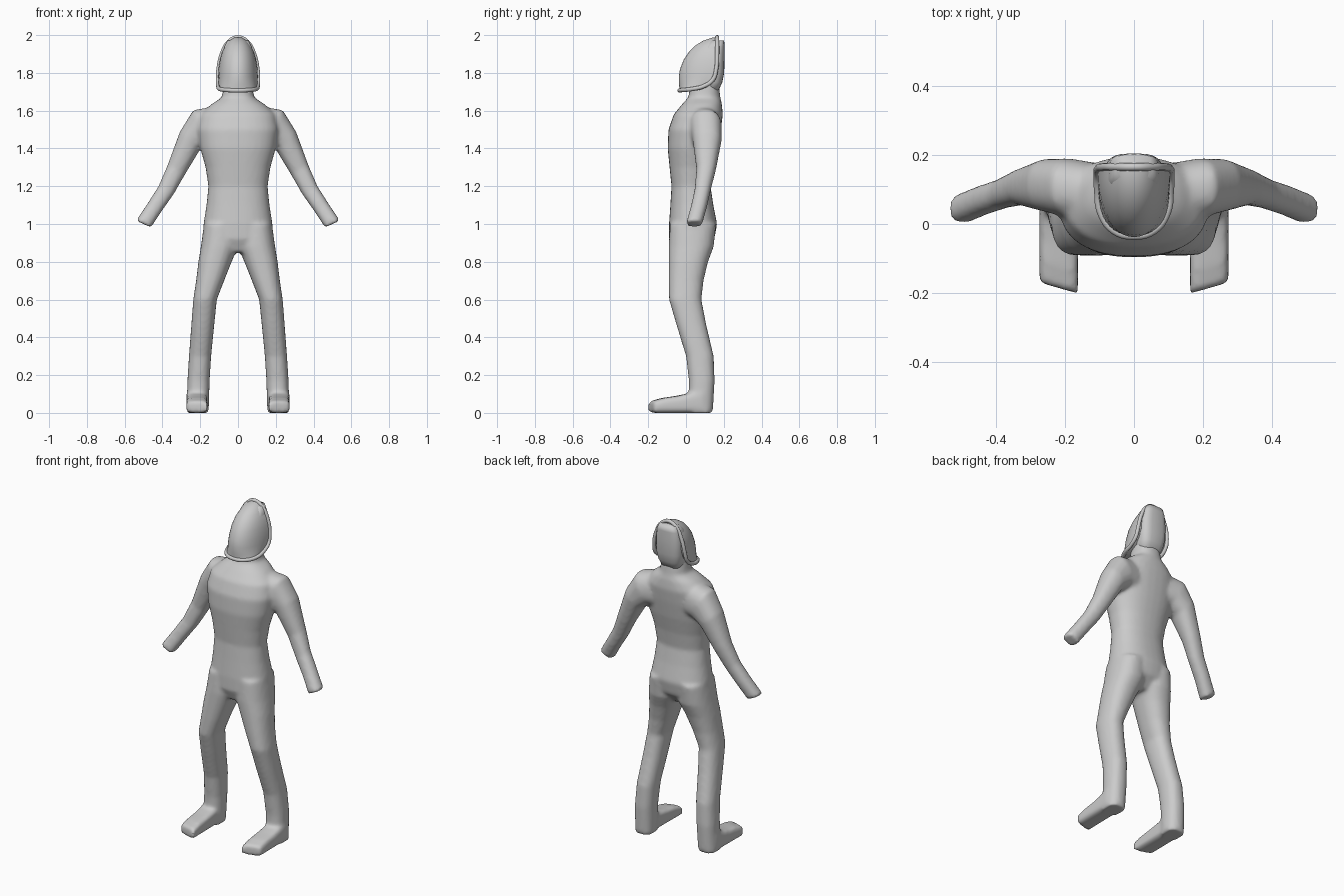
import bpy, bmesh, math
from mathutils import Vector

if "Cube" in bpy.data.objects:
    bpy.data.objects.remove(bpy.data.objects["Cube"])

def loft(bm, sections, n=24):
    """Skin closed super-ellipse rings: (centre, U half axis, V half axis, exponent)."""
    rings = []
    for c, u, v, e in sections:
        ring = []
        for i in range(n):
            a = 2 * math.pi * i / n
            ca, sa = math.cos(a), math.sin(a)
            p = Vector(c) + Vector(u) * math.copysign(abs(ca) ** (2 / e), ca) \
                + Vector(v) * math.copysign(abs(sa) ** (2 / e), sa)
            ring.append(bm.verts.new(p))
        rings.append(ring)
    skin(bm, rings)

def skin(bm, rings):
    n = len(rings[0])
    for a, b in zip(rings, rings[1:]):
        for i in range(n):
            bm.faces.new((a[i], a[(i + 1) % n], b[(i + 1) % n], b[i]))
    bm.faces.new(rings[0])
    bm.faces.new(rings[-1])

def flat(z, x0, x1, y0, y1, e=2.3):
    """Horizontal section from its bounds."""
    return ((x0 + x1) / 2, (y0 + y1) / 2, z), ((x1 - x0) / 2, 0, 0), (0, (y1 - y0) / 2, 0), e

def finish(bm, name):
    bmesh.ops.recalc_face_normals(bm, faces=bm.faces)
    me = bpy.data.meshes.new(name)
    bm.to_mesh(me)
    bm.free()
    for p in me.polygons:
        p.use_smooth = True
    ob = bpy.data.objects.new(name, me)
    bpy.context.collection.objects.link(ob)
    return ob

# Torso and neck: z, half width, front y, back y
torso = [(.85, .10, -.06, .09), (.92, .185, -.09, .15), (1.0, .183, -.09, .165),
         (1.1, .167, -.083, .145), (1.2, .157, -.077, .13), (1.3, .172, -.087, .145),
         (1.4, .20, -.097, .168), (1.5, .215, -.093, .185), (1.58, .20, -.065, .195),
         (1.635, .14, -.02, .19), (1.67, .085, .012, .182), (1.78, .07, .03, .17)]
# Leg: z, inner x, outer x, front y, back y
leg = [(1.0, 0, .18, -.085, .16), (.88, 0, .197, -.092, .147), (.8, .033, .21, -.092, .117),
       (.7, .073, .222, -.092, .093), (.6, .112, .237, -.09, .082), (.47, .125, .247, -.052, .107),
       (.3, .142, .26, 0, .147), (.17, .15, .268, .015, .152), (0, .155, .272, .015, .142)]
# Foot: y, top z
foot = [(.09, .13), (.02, .105), (-.05, .09), (-.12, .08), (-.185, .062)]
# Arm: centre, half thickness, half depth, section direction angle
arm = [((.10, .09, 1.52), .105, .085, 80), ((.19, .105, 1.515), .10, .085, 62),
       ((.255, .112, 1.44), .072, .076, 43), ((.325, .107, 1.29), .053, .052, 27),
       ((.38, .088, 1.18), .046, .043, 27), ((.44, .068, 1.09), .043, .043, 28),
       ((.50, .043, 1.00), .044, .043, 24)]

bm = bmesh.new()
loft(bm, [flat(z, -w, w, a, b) for z, w, a, b in torso], 32)
for s in (-1, 1):
    loft(bm, [flat(z, min(s * a, s * b), max(s * a, s * b), c, d) for z, a, b, c, d in leg])
    loft(bm, [((s * .218, y, h / 2), (s * .056, .016 if y < 0 else 0, 0), (0, 0, h / 2), 4.5)
              for y, h in foot])
    loft(bm, [((s * c[0], c[1], c[2]),
               (s * t * math.cos(math.radians(g)), 0, t * math.sin(math.radians(g))),
               (0, d, 0), 2.3) for c, t, d, g in arm])
body = finish(bm, "body_suit")
rm = body.modifiers.new("merge", 'REMESH')
rm.mode = 'VOXEL'
rm.voxel_size = .011
rm.use_smooth_shade = True
sm = body.modifiers.new("soften", 'SMOOTH')
sm.factor = .5
sm.iterations = 6

# Back of the head
head = [(1.69, .06, .03, .165), (1.75, .078, .05, .192), (1.8, .085, .06, .202),
        (1.88, .083, .07, .204), (1.94, .072, .1, .204), (1.972, .055, .13, .202)]
bm = bmesh.new()
loft(bm, [flat(z, -w, w, a, b, 3.2) for z, w, a, b in head])
finish(bm, "head_back")

# Domed visor: z, half width, front y, back y
visor = [(1.71, .098, -.034, .05), (1.74, .103, -.037, .11), (1.78, .105, -.038, .145),
         (1.82, .104, -.032, .163), (1.87, .096, -.012, .165), (1.91, .084, .015, .165),
         (1.945, .066, .05, .165), (1.97, .046, .09, .165), (1.987, .02, .14, .165)]
bm = bmesh.new()
rings = []
for z, w, f, b in visor:
    rings.append([bm.verts.new((w * math.cos(math.pi * i / 20),
                                b - (b - f) * math.sin(math.pi * i / 20) ** .9, z))
                  for i in range(21)])
skin(bm, rings)
finish(bm, "visor")
bpy.context.view_layer.objects.active = bpy.data.objects["visor"]
bpy.data.objects["visor"].select_set(True)
bpy.ops.object.shade_smooth_by_angle(angle=math.radians(45))

# Rim around the visor
half = [(0, .165, 1.989), (.05, .165, 1.965), (.086, .165, 1.9), (.104, .16, 1.82),
        (.107, .143, 1.765), (.105, .095, 1.73), (.097, .035, 1.715), (.06, -.018, 1.709),
        (0, -.035, 1.707)]
pts = half + [(-x, y, z) for x, y, z in half[-2:0:-1]]
cu = bpy.data.curves.new("visor_rim", 'CURVE')
cu.dimensions = '3D'
cu.bevel_depth = .011
cu.bevel_resolution = 3
cu.resolution_u = 5
sp = cu.splines.new('BEZIER')
sp.bezier_points.add(len(pts) - 1)
for bp, p in zip(sp.bezier_points, pts):
    bp.co = p
    bp.handle_left_type = bp.handle_right_type = 'AUTO'
sp.use_cyclic_u = True
bpy.context.collection.objects.link(bpy.data.objects.new("visor_rim", cu))
